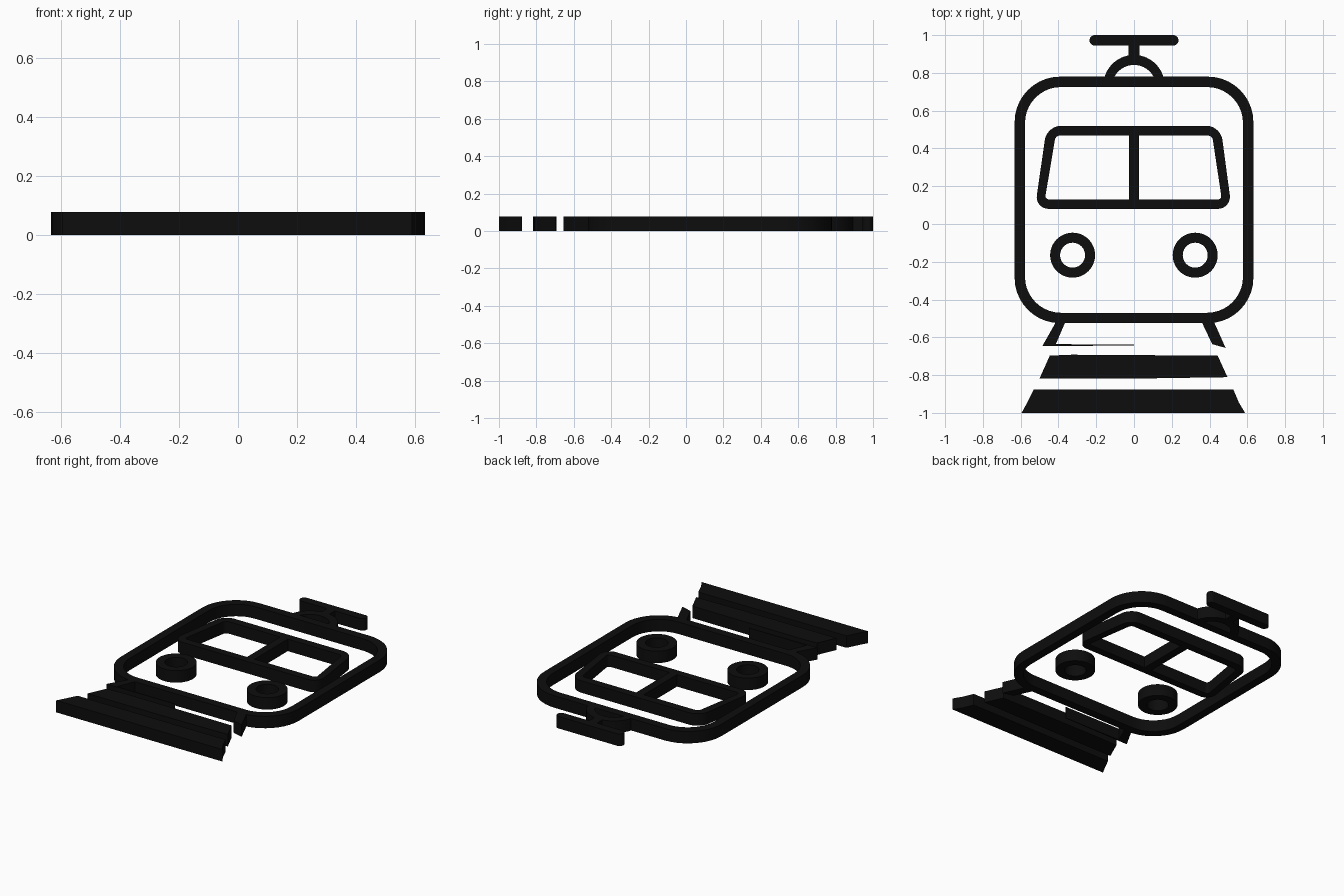
import bpy, bmesh, math
from mathutils import Vector

if "Cube" in bpy.data.objects:
    bpy.data.objects.remove(bpy.data.objects["Cube"])

H = 0.077  # plate thickness

black = bpy.data.materials.new("black")
black.diffuse_color = (0.004, 0.004, 0.004, 1)
black.use_nodes = True
black.node_tree.nodes["Principled BSDF"].inputs["Base Color"].default_value = black.diffuse_color


def finish(name, bm):
    bmesh.ops.recalc_face_normals(bm, faces=bm.faces)
    me = bpy.data.meshes.new(name)
    bm.to_mesh(me)
    bm.free()
    me.materials.append(black)
    ob = bpy.data.objects.new(name, me)
    bpy.context.collection.objects.link(ob)
    bpy.ops.object.select_all(action='DESELECT')
    ob.select_set(True)
    bpy.context.view_layer.objects.active = ob
    bpy.ops.object.shade_smooth_by_angle(angle=math.radians(30))
    return ob


def plate(name, pts):
    """Solid slab from a 2D outline."""
    bm = bmesh.new()
    lo = [bm.verts.new((x, y, 0)) for x, y in pts]
    hi = [bm.verts.new((x, y, H)) for x, y in pts]
    bm.faces.new(lo[::-1])
    bm.faces.new(hi)
    for i in range(len(pts)):
        j = (i + 1) % len(pts)
        bm.faces.new((lo[i], lo[j], hi[j], hi[i]))
    return finish(name, bm)


def ring(name, outer, inner):
    """Slab between two outlines with equal point counts."""
    bm = bmesh.new()
    loops = [[bm.verts.new((x, y, z)) for x, y in pts]
             for pts, z in ((outer, 0), (outer, H), (inner, H), (inner, 0))]
    n = len(outer)
    for k in range(4):
        a, b = loops[k], loops[(k + 1) % 4]
        for i in range(n):
            j = (i + 1) % n
            bm.faces.new((a[i], a[j], b[j], b[i]))
    return finish(name, bm)


def rounded(corners, r, n=10):
    """Polygon with every corner rounded by a cubic curve of reach r."""
    out = []
    for i, c in enumerate(corners):
        c = Vector(c)
        p = c + (Vector(corners[i - 1]) - c).normalized() * r
        q = c + (Vector(corners[(i + 1) % len(corners)]) - c).normalized() * r
        h1, h2 = p.lerp(c, 0.55), q.lerp(c, 0.55)
        for k in range(n + 1):
            t = k / n
            s = 1 - t
            v = p * s**3 + h1 * (3 * s * s * t) + h2 * (3 * s * t * t) + q * t**3
            out.append((v.x, v.y))
    return out


def box(x0, x1, y0, y1):
    return [(x0, y0), (x1, y0), (x1, y1), (x0, y1)]


def arc(cx, cy, r, a0, a1, n):
    return [(cx + r * math.cos(a0 + (a1 - a0) * k / n),
             cy + r * math.sin(a0 + (a1 - a0) * k / n)) for k in range(n + 1)]


# Body outline
ring("body_frame",
     rounded(box(-0.632, 0.632, -0.525, 0.78), 0.24),
     rounded(box(-0.577, 0.577, -0.47, 0.725), 0.19))

# Windscreen frame with centre post
ring("window_frame",
     rounded([(-0.525, 0.08), (0.517, 0.08), (0.458, 0.52), (-0.461, 0.52)], 0.075),
     rounded([(-0.472, 0.13), (0.465, 0.13), (0.414, 0.468), (-0.415, 0.468)], 0.022))
plate("window_post", box(-0.027, 0.027, 0.13, 0.468))

# Headlights
for side, x in (("left", -0.325), ("right", 0.324)):
    ring("headlight_" + side,
         arc(x, -0.165, 0.119, 0, math.tau, 48)[:-1],
         arc(x, -0.165, 0.066, 0, math.tau, 48)[:-1])

# Roof current collector: arch, stem, bar
a_out, a_in = math.asin(0.047 / 0.162), math.asin(0.055 / 0.117)
plate("collector_arch",
      arc(0, 0.733, 0.162, a_out, math.pi - a_out, 24)
      + arc(0, 0.725, 0.117, math.pi - a_in, a_in, 24))
plate("collector_stem", box(-0.028, 0.028, 0.891, 0.945))
plate("collector_bar",
      arc(0.208, 0.9725, 0.0275, -math.pi / 2, math.pi / 2, 12)
      + arc(-0.208, 0.9725, 0.0275, math.pi / 2, 1.5 * math.pi, 12))

# Rail stubs under the body, with the thin sliver beside the left one
plate("rail_left", [(-0.415, -0.522), (-0.485, -0.646), (-0.418, -0.646), (-0.365, -0.522)])
plate("rail_right", [(0.36, -0.522), (0.414, -0.636), (0.485, -0.656), (0.425, -0.522)])
plate("rail_sliver", [(-0.418, -0.646), (0.0, -0.643), (0.0, -0.639), (-0.418, -0.636)])

# Sleepers
plate("sleeper_upper", [(-0.5, -0.818), (0.03, -0.818), (0.495, -0.811),
                        (0.443, -0.697), (-0.33, -0.692), (-0.446, -0.697)])
plate("sleeper_lower", [(-0.595, -1.0), (0.588, -1.0), (0.555, -0.945), (0.526, -0.876),
                        (-0.53, -0.876), (-0.565, -0.945)])
